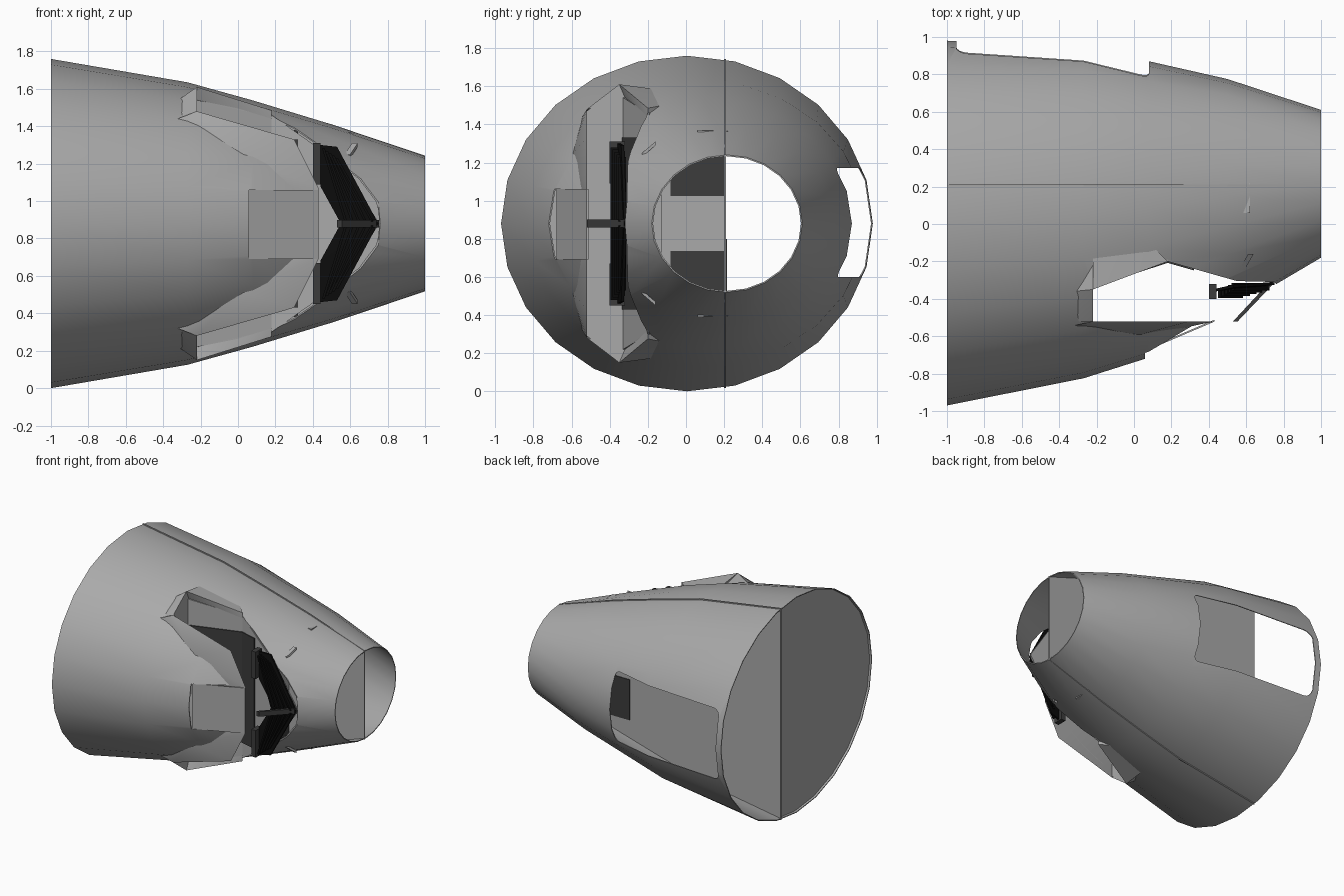
import bpy, bmesh, math
from mathutils import Vector

if "Cube" in bpy.data.objects:
    bpy.data.objects.remove(bpy.data.objects["Cube"], do_unlink=True)

MID = 0.88  # height of the long axis
# hull stations: x, centre y, half width, half height
STATIONS = [(-1, .005, .975, .88), (-.27, .06, .885, .755), (.08, .078, .792, .658),
            (.5, .15, .625, .53), (1, .215, .395, .36)]


def material(name, v):
    m = bpy.data.materials.new(name)
    m.use_nodes = True
    m.diffuse_color = (v, v, v, 1)
    m.node_tree.nodes["Principled BSDF"].inputs["Base Color"].default_value = (v, v, v, 1)
    return m


GREY = material("hull grey", .4)
DARK = material("dark grey", .045)
BLACK = material("black", .004)


def finish(name, bm, mat):
    bmesh.ops.recalc_face_normals(bm, faces=bm.faces)
    me = bpy.data.meshes.new(name)
    bm.to_mesh(me)
    bm.free()
    ob = bpy.data.objects.new(name, me)
    bpy.context.collection.objects.link(ob)
    if mat:
        me.materials.append(mat)
    return ob


def prism(name, points, offset, mat):
    """Extrude a flat polygon along an offset."""
    bm = bmesh.new()
    off = Vector(offset)
    a = [bm.verts.new(p) for p in points]
    b = [bm.verts.new(Vector(p) + off) for p in points]
    bm.faces.new(a)
    bm.faces.new(b[::-1])
    for i in range(len(a)):
        j = (i + 1) % len(a)
        bm.faces.new((a[i], b[i], b[j], a[j]))
    return finish(name, bm, mat)


def box(name, lo, hi, mat):
    (x, y, z), (u, v, w) = lo, hi
    return prism(name, [(x, y, z), (u, y, z), (u, v, z), (x, v, z)], (0, 0, w - z), mat)


def solid(name, points, mat):
    """Convex block through a few points."""
    bm = bmesh.new()
    for p in points:
        bm.verts.new(p)
    out = bmesh.ops.convex_hull(bm, input=bm.verts)
    bmesh.ops.delete(bm, geom=[v for v in out["geom_interior"] if isinstance(v, bmesh.types.BMVert)],
                     context='VERTS')
    return finish(name, bm, mat)


def both(maker, name, points, mat, *extra):
    """Make a part above the axis and its mirror below it; z is relative to the axis."""
    for tag, s in (("upper_", 1), ("lower_", -1)):
        off = [(x, y, s * z) for x, y, z in extra]
        maker(tag + name, [(x, y, MID + s * z) for x, y, z in points], *off, mat)


def smooth(ob, degrees):
    bpy.ops.object.select_all(action='DESELECT')
    ob.select_set(True)
    bpy.context.view_layer.objects.active = ob
    bpy.ops.object.shade_smooth_by_angle(angle=math.radians(degrees))


def smooth_solid(name, points, mat):
    smooth(solid(name, points, mat), 40)


def cut(target, cutter):
    mod = target.modifiers.new("cut", 'BOOLEAN')
    mod.object = cutter
    mod.operation = 'DIFFERENCE'
    mod.solver = 'EXACT'
    cutter.hide_render = True
    bpy.context.view_layer.objects.active = target
    bpy.ops.object.modifier_apply(modifier=mod.name)
    bpy.data.objects.remove(cutter, do_unlink=True)


# Tapered hull shell with open ends
SIDES, SKIN = 24, .007
bm = bmesh.new()
rings = []
for inset, order in ((0, STATIONS), (SKIN, STATIONS[::-1])):
    for x, c, ry, rz in order:
        rings.append([bm.verts.new((x, c + (ry - inset) * math.cos(t), MID + (rz - inset) * math.sin(t)))
                      for t in (math.tau * k / SIDES for k in range(SIDES))])
for i, r in enumerate(rings):
    n = rings[(i + 1) % len(rings)]
    for k in range(SIDES):
        m = (k + 1) % SIDES
        bm.faces.new((r[k], r[m], n[m], n[k]))
hull = finish("hull", bm, GREY)

# Front slot, cut through from top to bottom
cut(hull, prism("slot_cutter", [(-.22, -.52, -1), (.95, -.52, -1), (.75, -.31, -1), (.55, -.305, -1),
                                (.18, -.2, -1), (-.22, -.33, -1)], (0, 0, 4), None))

# Square opening on the front
cut(hull, box("niche_cutter", (.06, -1, .69), (.43, -.45, 1.06), None))

# Rear hatch with rounded corners
hatch = []
for cx, cz, a in ((.04, 1.13, 0), (-.89, 1.11, 90), (-.89, .66, 180), (.04, .64, 270)):
    r = .04 if cx > 0 else .06
    for k in range(5):
        t = math.radians(a + k * 22.5)
        hatch.append((cx + r * math.cos(t), .5, cz + r * math.sin(t)))
cut(hull, prism("hatch_cutter", hatch, (0, 1, 0), None))
smooth(hull, 35)

# Flat slanted panel filling the square opening
prism("front_panel", [(.06, -.68, .69), (.43, -.522, .69), (.43, -.522, 1.06), (.06, -.68, 1.06)],
      (0, .01, 0), GREY)

# Cheeks: flat inner faces at the front of the slot, blended into the hull
both(smooth_solid, "slot_cheek", [(-.22, -.52, .6), (.3, -.52, .45), (.43, -.52, .19), (.43, -.52, 0),
                                  (-.22, -.52, 0), (-.35, -.55, .55), (0, -.6, .36), (.2, -.57, .2)],
     GREY)

# Lengthwise wall, its rim flush with the skin as a thin seam
rim = [(x, .2, rz * math.sqrt(1 - ((.21 - c) / ry) ** 2) + .003) for x, c, ry, rz in STATIONS]
outline = [(x, y, MID + h) for x, y, h in rim] + [(x, y, MID - h) for x, y, h in rim[::-1]]
prism("centre_wall", outline, (0, .01, 0), GREY)
box("wall_panel", (.36, .21, .47), (.56, .216, .8), DARK)

# Cap closing the front half of the wide end
x, c, ry, rz = STATIONS[0]
arc = [math.tau * k / SIDES for k in range(6, 19)]
cap = [(-.985, c + (ry - .01) * math.cos(t), MID + (rz - .01) * math.sin(t)) for t in arc]
h = rim[0][2] - .015
prism("wide_end_cap", [(-.985, .2, MID + h)] + cap + [(-.985, .2, MID - h)], (.01, 0, 0), GREY)

# Cross bulkhead inside the narrow end
box("bulkhead_middle", (.3, -.13, MID - .145), (.32, .2, MID + .145), GREY)
both(prism, "bulkhead", [(.3, -.08, .145), (.3, .2, .145), (.3, .2, .5), (.3, -.08, .5)],
     DARK, (.02, 0, 0))
both(prism, "bulkhead_edge", [(.3, -.13, .145), (.3, -.08, .145), (.3, -.08, .48), (.3, -.13, .48)],
     GREY, (.02, 0, 0))

# Slot end wall
prism("slot_end_wall", [(-.22, -.52, MID - .59), (-.22, -.35, MID - .72), (-.22, -.3, MID - .66),
                        (-.22, -.3, MID + .66), (-.22, -.35, MID + .72), (-.22, -.52, MID + .59)],
      (-.01, 0, 0), GREY)

# Slot back wall, following the cut edge
edge = [(-.22, -.33, .66), (.18, -.2, .58), (.55, -.305, .32), (.75, -.31, .01)]
for (x, y, h), (u, v, g) in zip(edge, edge[1:]):
    prism("slot_back_wall", [(x, y, MID - h), (u, v, MID - g), (u, v, MID + g), (x, y, MID + h)],
          (0, .01, 0), GREY)
for (x, y), (u, v) in (((-.21, -.327), (.18, -.2)), ((.18, -.2), (.32, -.24))):
    prism("slot_dark_panel", [(x, y, MID - .45), (u, v, MID - .45), (u, v, MID + .45), (x, y, MID + .45)],
          (0, -.008, 0), DARK)

# Raised fairings around the slot corners
both(smooth_solid, "slot_hood", [(-.22, -.52, .6), (-.22, -.35, .73), (-.22, -.2, .69),
                                 (-.32, -.36, .66), (-.32, -.52, .56), (-.22, -.35, .66)], GREY)
both(smooth_solid, "slot_ridge", [(-.22, -.35, .73), (-.22, -.32, .66), (-.22, -.16, .705),
                                  (.18, -.2, .605), (.1, -.12, .62), (.18, -.2, .56)], GREY)

# Chevron grille: backing plates, slats and side frames
both(solid, "grille", [(x, y + d, z) for d in (0, .015) for x, y, z in
                       ((.44, -.36, .42), (.53, -.34, .41), (.75, -.325, 0),
                        (.55, -.345, 0), (.44, -.36, .2))], BLACK)
for k in range(5):
    f = k / 4
    x0, x1 = .45 + .07 * f, .57 + .14 * f
    y = -.395 + .04 * f
    both(solid, "grille_slat", [(x + e, y + d, z) for d in (0, .04) for e in (0, .014)
                                for x, z in ((x0, .4 - .05 * f), (x1, .01))], BLACK)
both(prism, "grille_frame", [(.4, -.4, .21), (.44, -.4, .21), (.44, -.4, .43), (.4, -.4, .43)],
     DARK, (0, .08, 0))

# Sloping strut at mid height
prism("strut", [(.53, -.52, MID - .02), (.555, -.52, MID - .02), (.755, -.31, MID - .02),
                (.725, -.31, MID - .02)], (0, 0, .04), DARK)

# Small vanes on the skin
both(prism, "vane", [(.58, .06, .48), (.62, .06, .48), (.62, .22, .475), (.58, .22, .475)],
     GREY, (0, 0, .01))
both(prism, "fin", [(.57, -.23, .35), (.6, -.23, .35), (.64, -.16, .41), (.61, -.16, .41)],
     GREY, (0, 0, .02))
